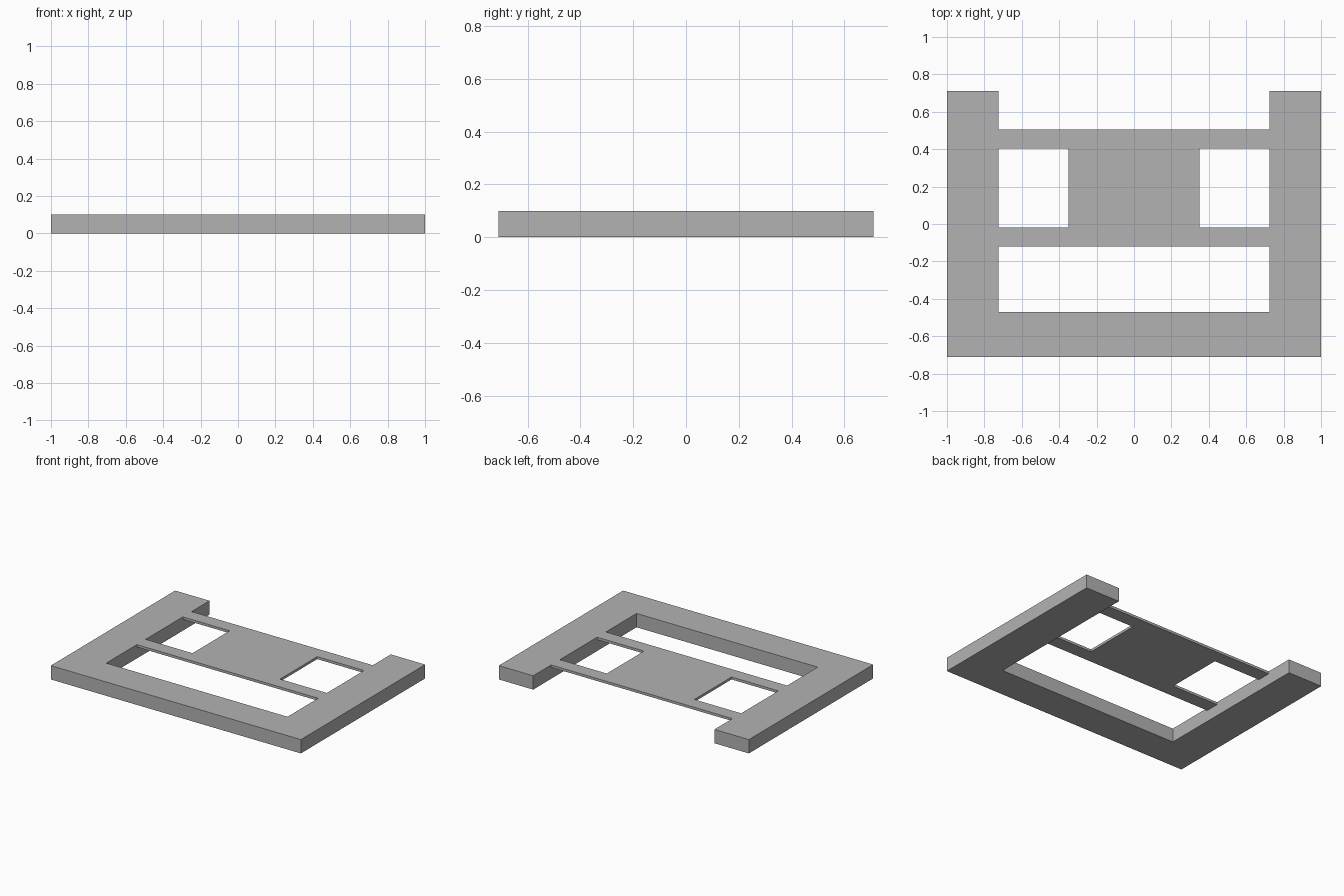
import bpy
import bmesh

cube = bpy.data.objects.get("Cube")
if cube:
    bpy.data.objects.remove(cube, do_unlink=True)

# Single flat colour
grey = bpy.data.materials.new("plain grey")
grey.use_nodes = True
colour = (0.45, 0.45, 0.45, 1)
grey.diffuse_color = colour
grey.node_tree.nodes["Principled BSDF"].inputs["Base Color"].default_value = colour


def slab(name, half_outline, bottom, top):
    """Mirror a half outline across x = 0 and extrude it upwards."""
    outline = half_outline + [(-x, y) for x, y in reversed(half_outline)]
    bm = bmesh.new()
    face = bm.faces.new([bm.verts.new((x, y, bottom)) for x, y in outline])
    extruded = bmesh.ops.extrude_face_region(bm, geom=[face], use_keep_orig=True)
    raised = [v for v in extruded["geom"] if isinstance(v, bmesh.types.BMVert)]
    bmesh.ops.translate(bm, verts=raised, vec=(0, 0, top - bottom))
    bmesh.ops.recalc_face_normals(bm, faces=bm.faces)
    mesh = bpy.data.meshes.new(name)
    bm.to_mesh(mesh)
    bm.free()
    mesh.materials.append(grey)
    obj = bpy.data.objects.new(name, mesh)
    bpy.context.collection.objects.link(obj)
    return obj


HEIGHT = 0.1
THIN = 0.018
INNER = 0.725   # inner side of the arms
WEB = 0.35      # half width of the central panel

# Thick U-shaped frame, open at the back
slab("u_frame",
     [(1, -0.71), (1, 0.71), (INNER, 0.71), (INNER, -0.47)],
     0, HEIGHT)

# Thin I-shaped panel flush with the frame top, leaving two square windows
slab("thin_panel",
     [(INNER, -0.12), (INNER, -0.02), (WEB, -0.02),
      (WEB, 0.405), (INNER, 0.405), (INNER, 0.505)],
     HEIGHT - THIN, HEIGHT)
